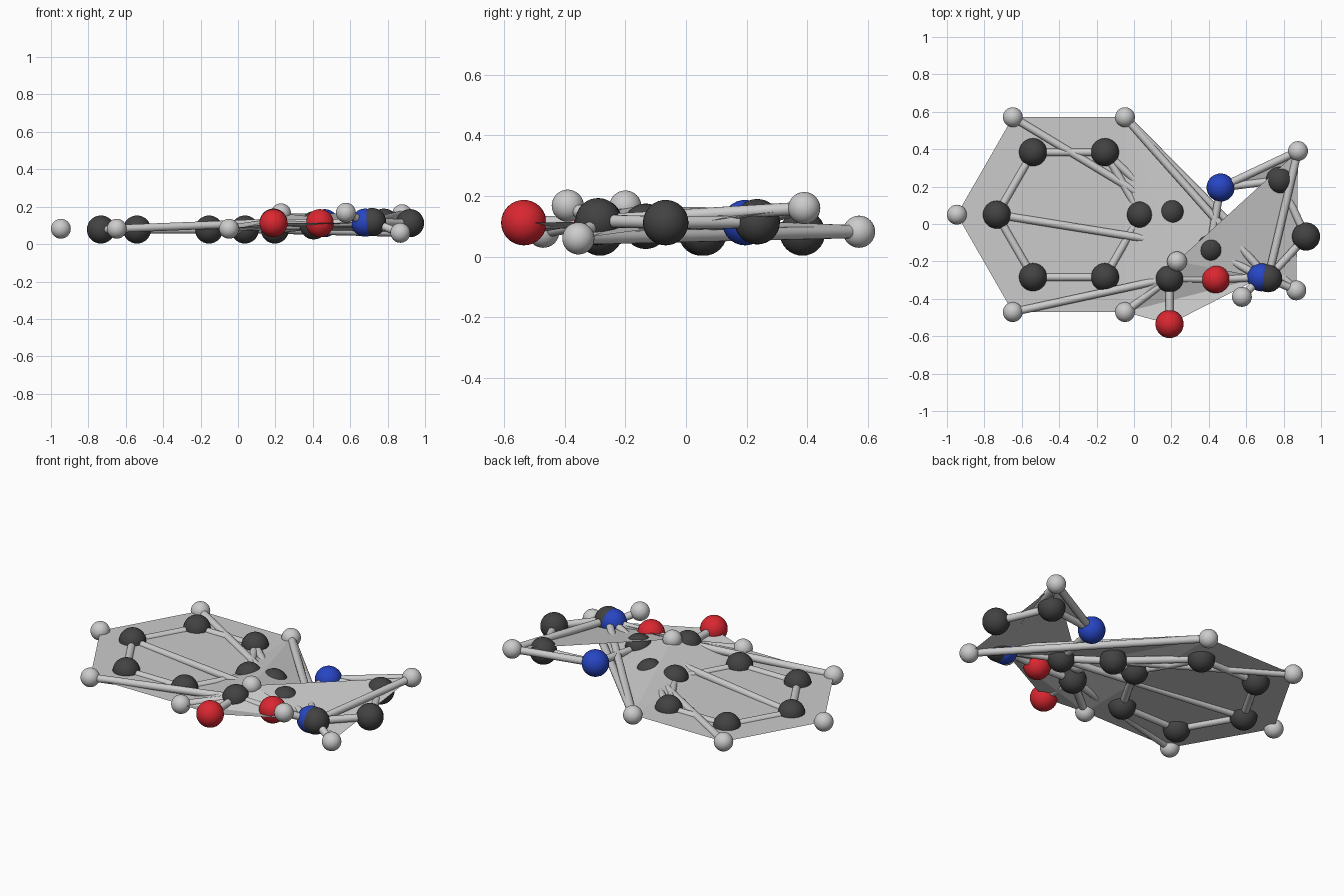
import bpy, bmesh
from mathutils import Vector

if "Cube" in bpy.data.objects:
    bpy.data.objects.remove(bpy.data.objects["Cube"])


def material(name, rgb):
    m = bpy.data.materials.new(name)
    m.diffuse_color = (*rgb, 1)
    m.use_nodes = True
    m.node_tree.nodes["Principled BSDF"].inputs["Base Color"].default_value = m.diffuse_color
    return m


dark = material("dark_grey", (0.055, 0.055, 0.055))
blue = material("blue", (0.02, 0.06, 0.55))
red = material("red", (0.7, 0.02, 0.03))
pale = material("pale_grey", (0.62, 0.62, 0.62))

# Ball kinds: first letter of key -> part name, radius, material
kinds = {"c": ("dark_ball", 0.075, dark), "n": ("blue_ball", 0.075, blue),
         "o": ("red_ball", 0.075, red), "h": ("pale_ball", 0.053, pale)}

atoms = {
    # side group
    "c7": (0.197, 0.06, 0.078), "c8": (0.405, -0.133, 0.1),
    "c9": (0.19, -0.29, 0.115), "c10": (0.78, 0.235, 0.115),
    "c11": (0.92, -0.067, 0.112), "c12": (0.717, -0.29, 0.118),
    "n1": (0.463, 0.195, 0.112), "n2": (0.68, -0.285, 0.115),
    "o1": (0.19, -0.535, 0.112), "o2": (0.437, -0.295, 0.112),
    "h6": (0.23, -0.2, 0.165), "h7": (0.877, 0.39, 0.16),
    "h8": (0.577, -0.39, 0.168), "h9": (0.868, -0.355, 0.06),
    # six-sided ring
    "c1": (0.037, 0.05, 0.078), "c4": (-0.733, 0.05, 0.078),
    "h3": (-0.947, 0.05, 0.082),
}
for s, c, h in ((1, ("c2", "c3"), ("h1", "h2")), (-1, ("c6", "c5"), ("h5", "h4"))):
    for key, x in zip(c, (-0.155, -0.54)):
        atoms[key] = (x, 0.05 + s * 0.334, 0.078)
    for key, x in zip(h, (-0.048, -0.648)):
        atoms[key] = (x, 0.05 + s * 0.521, 0.082)

# Balls
for key, pos in atoms.items():
    label, r, mat = kinds[key[0]]
    bpy.ops.mesh.primitive_uv_sphere_add(segments=32, ring_count=16, radius=r, location=pos)
    ob = bpy.context.object
    ob.name = label
    ob.data.materials.append(mat)
    bpy.ops.object.shade_smooth()

# Rods
rods = """c1-c2 c2-c3 c3-c4 c4-c5 c5-c6 c6-c1 c1-c7 c2-c7
h2-c7 c4-c8 c7-c8 c8-n1 n1-c10 c10-c11 c11-c12 c9-o1 c9-o2 o2-n2
n2-c8 h7-c12 h1-c12 h1-h9 h4-c9 h5-c9 h6-c9 h7-n1 h8-n2 h9-c12""".split()
for rod in rods:
    a, b = (Vector(atoms[k]) for k in rod.split("-"))
    d = b - a
    bpy.ops.mesh.primitive_cylinder_add(vertices=16, radius=0.021, depth=d.length,
                                        location=(a + b) / 2)
    ob = bpy.context.object
    ob.name = "rod"
    ob.rotation_mode = "QUATERNION"
    ob.rotation_quaternion = d.to_track_quat("Z", "Y")
    bpy.ops.object.shade_smooth_by_angle()

# Thin sheet stretched between the balls
faces = """h1-h2-h3-h4-h5 h1-h5-h6 h1-h6-h9 h6-h9-h7
h5-n2-h6 h5-o1-n2 n1-c10-h7""".split()
bm = bmesh.new()
verts = {}
for f in faces:
    keys = f.split("-")
    for k in keys:
        if k not in verts:
            verts[k] = bm.verts.new(atoms[k])
    bm.faces.new([verts[k] for k in keys])
bmesh.ops.recalc_face_normals(bm, faces=bm.faces)
me = bpy.data.meshes.new("sheet")
bm.to_mesh(me)
bm.free()
bpy.context.collection.objects.link(bpy.data.objects.new("sheet", me))
